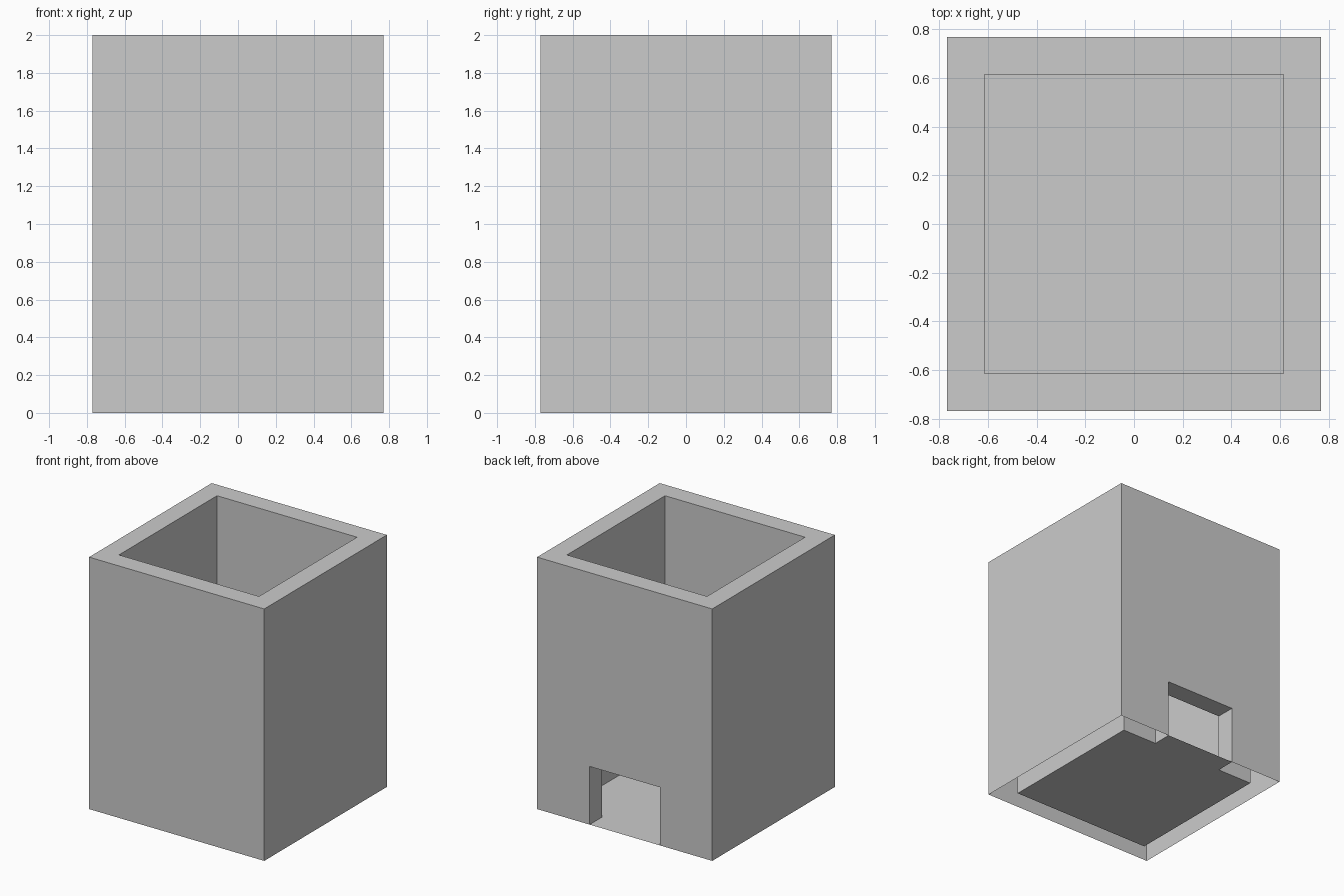
import bpy, bmesh

if "Cube" in bpy.data.objects:
    bpy.data.objects.remove(bpy.data.objects["Cube"])

H = 2.0          # height
R = 0.769        # outer half width
I = 0.615        # inner half width
DW = 0.308       # door half width
DH = 0.4615      # door height

bm = bmesh.new()


def ring(r, z):
    return [bm.verts.new((x * r, y * r, z)) for x, y in ((-1, -1), (1, -1), (1, 1), (-1, 1))]


# Shell: outer walls, top rim, inner walls (the underside of the walls is open)
rings = [ring(R, 0), ring(R, H), ring(I, H), ring(I, 0)]
for a, b in zip(rings, rings[1:]):
    for i in range(4):
        j = (i + 1) % 4
        bm.faces.new((a[i], a[j], b[j], b[i]))

# Floor of the cavity
bm.faces.new(rings[-1])


def back_faces():
    return [f for f in bm.faces if abs(f.normal.y) > 0.9 and f.calc_center_median().y > 0.1]


# Doorway: cut the two skins of the back wall and remove the middle
bm.normal_update()
for co, no in (((-DW, 0, 0), (1, 0, 0)), ((DW, 0, 0), (1, 0, 0)), ((0, 0, DH), (0, 0, 1))):
    skin = back_faces()
    if no[2]:
        skin = [f for f in skin if abs(f.calc_center_median().x) < DW * 0.5]
    geom = skin + list({e for f in skin for e in f.edges}) + list({v for f in skin for v in f.verts})
    bmesh.ops.bisect_plane(bm, geom=geom, plane_co=co, plane_no=no)
    bm.normal_update()
door = [f for f in back_faces()
        if abs(f.calc_center_median().x) < DW * 0.5 and f.calc_center_median().z < DH]
bmesh.ops.delete(bm, geom=door, context='FACES_ONLY')

# Doorway lining: threshold, jambs and lintel
corners = [(-DW, 0), (DW, 0), (DW, DH), (-DW, DH)]


def find(x, y, z):
    return min(bm.verts, key=lambda v: (v.co.x - x) ** 2 + (v.co.y - y) ** 2 + (v.co.z - z) ** 2)


for (x0, z0), (x1, z1) in zip(corners, corners[1:] + corners[:1]):
    bm.faces.new((find(x0, R, z0), find(x0, I, z0), find(x1, I, z1), find(x1, R, z1)))

bmesh.ops.recalc_face_normals(bm, faces=bm.faces[:])
# Keep the floor facing up
floor = min(bm.faces, key=lambda f: f.calc_center_median().length)
floor.normal_update()
if floor.normal.z < 0:
    bmesh.ops.reverse_faces(bm, faces=bm.faces[:])

mesh = bpy.data.meshes.new("hollow_tower")
bm.to_mesh(mesh)
bm.free()
bpy.context.collection.objects.link(bpy.data.objects.new("hollow_tower", mesh))
